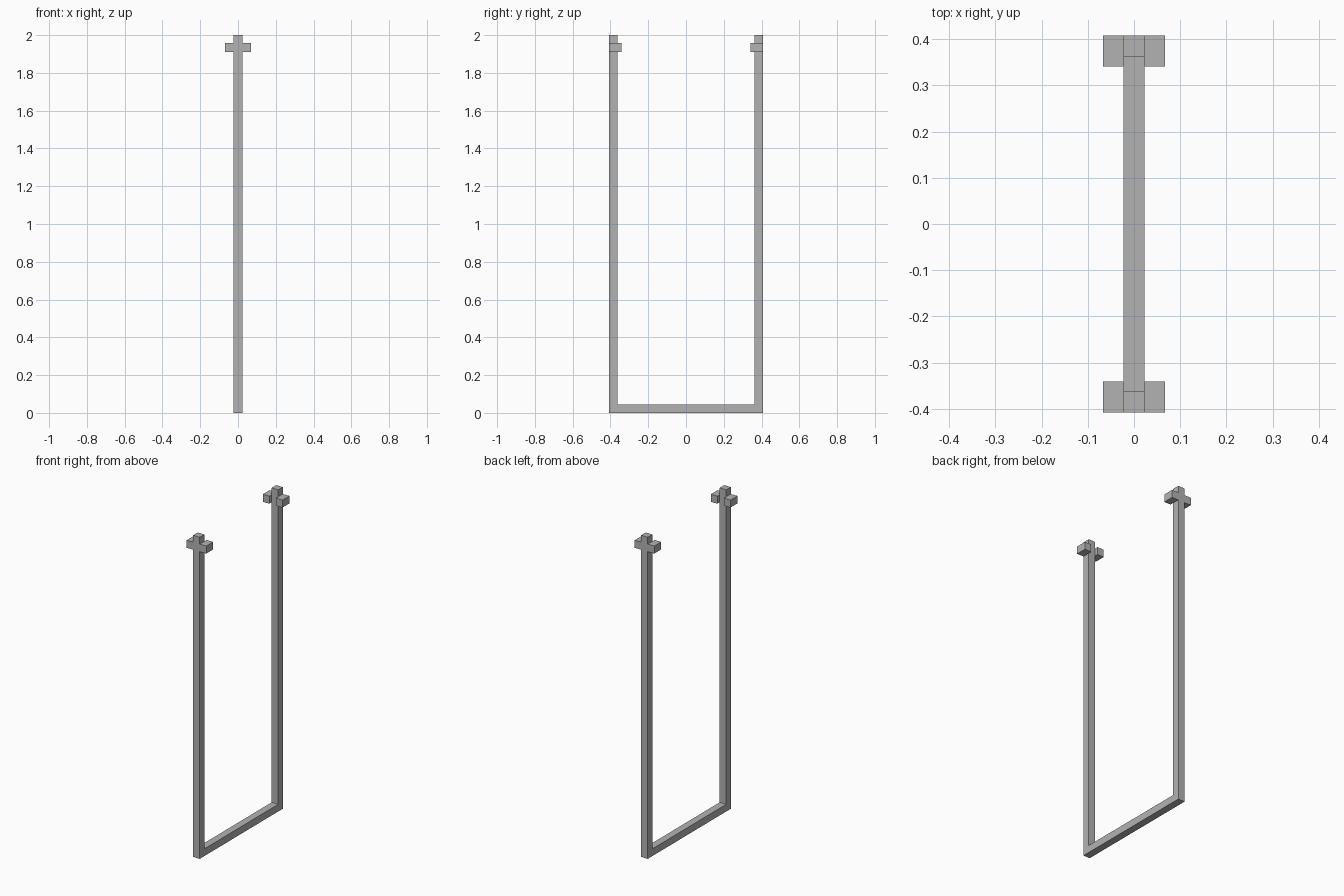
import bpy
import bmesh

cube = bpy.data.objects.get("Cube")
if cube:
    bpy.data.objects.remove(cube, do_unlink=True)

# Single grey finish
grey = bpy.data.materials.new("plain_grey")
grey.use_nodes = True
colour = (0.45, 0.45, 0.45, 1)
grey.diffuse_color = colour
grey.node_tree.nodes["Principled BSDF"].inputs["Base Color"].default_value = colour

HALF = 0.0225            # half the bar thickness
BAR = 2 * HALF
DEPTH = 0.408            # half the frame depth
HEIGHT = 2.0
LUG_IN = 0.341           # inner end of the lugs
LUG_LOW, LUG_HIGH = 1.91, 1.957


def prism(name, outline, x0, x1):
    """Extrude a (y, z) outline along x."""
    bm = bmesh.new()
    face = bm.faces.new([bm.verts.new((x0, y, z)) for y, z in outline])
    out = bmesh.ops.extrude_face_region(bm, geom=[face])
    moved = [v for v in out["geom"] if isinstance(v, bmesh.types.BMVert)]
    bmesh.ops.translate(bm, verts=moved, vec=(x1 - x0, 0, 0))
    bmesh.ops.recalc_face_normals(bm, faces=bm.faces)
    mesh = bpy.data.meshes.new(name)
    bm.to_mesh(mesh)
    bm.free()
    mesh.materials.append(grey)
    obj = bpy.data.objects.new(name, mesh)
    bpy.context.collection.objects.link(obj)
    return obj


# U-shaped frame: two uprights and the bottom bar
inner = DEPTH - BAR
half_u = [(DEPTH, 0), (DEPTH, HEIGHT), (inner, HEIGHT), (inner, BAR)]
prism("u_frame", half_u + [(-y, z) for y, z in reversed(half_u)], -HALF, HALF)

# Side lugs near the top of each upright
for end, s in (("front", -1), ("back", 1)):
    outline = [(s * LUG_IN, LUG_LOW), (s * DEPTH, LUG_LOW),
               (s * DEPTH, LUG_HIGH), (s * LUG_IN, LUG_HIGH)]
    for side, d in (("left", 1), ("right", -1)):
        prism(f"{end}_{side}_lug", outline, d * HALF, d * (HALF + BAR))
